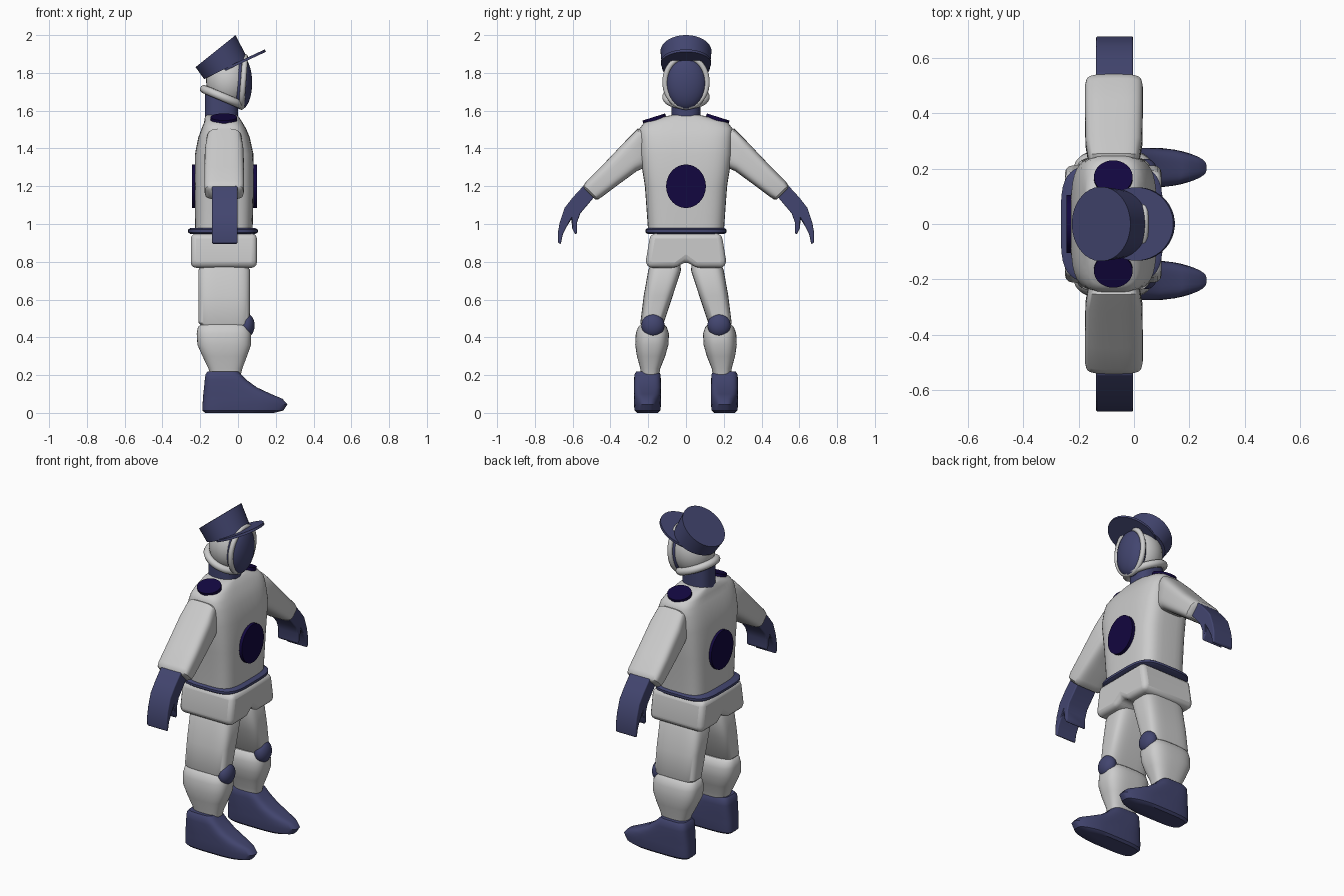
import bpy, bmesh, math
from mathutils import Vector as V

if "Cube" in bpy.data.objects:
    bpy.data.objects.remove(bpy.data.objects["Cube"])


def material(name, rgb):
    m = bpy.data.materials.new(name)
    m.diffuse_color = (*rgb, 1)
    m.use_nodes = True
    m.node_tree.nodes["Principled BSDF"].inputs["Base Color"].default_value = m.diffuse_color
    return m


SLATE = material("slate_blue", (0.055, 0.06, 0.16))
NAVY = material("navy", (0.006, 0.002, 0.05))


def select(ob):
    bpy.ops.object.select_all(action='DESELECT')
    ob.select_set(True)
    bpy.context.view_layer.objects.active = ob


def finish(name, bm, mat=None, angle=40, bevel=0):
    bmesh.ops.recalc_face_normals(bm, faces=bm.faces)
    me = bpy.data.meshes.new(name)
    bm.to_mesh(me)
    bm.free()
    ob = bpy.data.objects.new(name, me)
    bpy.context.collection.objects.link(ob)
    if mat:
        me.materials.append(mat)
    if bevel:
        b = ob.modifiers.new("bevel", 'BEVEL')
        b.width, b.segments, b.limit_method = bevel, 3, 'ANGLE'
    select(ob)
    bpy.ops.object.shade_smooth_by_angle(angle=math.radians(angle))
    return ob


def loft(name, rings, mat=None, p=2, n=40, angle=40):
    """Skin superellipse rings given as (centre, u half-axis, v half-axis)."""
    bm = bmesh.new()
    loops = []
    for c, u, v in rings:
        loop = []
        for i in range(n):
            a = 2 * math.pi * (i + .5) / n
            s, t = math.cos(a), math.sin(a)
            s = math.copysign(abs(s) ** (2 / p), s)
            t = math.copysign(abs(t) ** (2 / p), t)
            loop.append(bm.verts.new(V(c) + V(u) * s + V(v) * t))
        loops.append(loop)
    for a, b in zip(loops, loops[1:]):
        for i in range(n):
            j = (i + 1) % n
            bm.faces.new((a[i], a[j], b[j], b[i]))
    bm.faces.new(loops[0])
    bm.faces.new(loops[-1])
    return finish(name, bm, mat, angle)


def stack(name, rows, mat=None, p=4):
    """Loft upward from rows of (z, x, y, half x, half y)."""
    return loft(name, [((x, y, z), (hx, 0, 0), (0, hy, 0)) for z, x, y, hx, hy in rows], mat, p)


def disc(name, c, u, v, thick, mat):
    c, u, v = V(c), V(u), V(v)
    n = u.cross(v).normalized() * thick / 2
    return loft(name, [(c - n, u, v), (c + n, u, v)], mat)


def slab(name, pts, x0, x1, mat=None, bevel=.01):
    """Extrude a y-z outline along x."""
    bm = bmesh.new()
    f = bm.faces.new([bm.verts.new((x0, y, z)) for y, z in pts])
    out = bmesh.ops.extrude_face_region(bm, geom=[f])['geom']
    bmesh.ops.translate(bm, verts=[e for e in out if isinstance(e, bmesh.types.BMVert)],
                        vec=(x1 - x0, 0, 0))
    return finish(name, bm, mat, 40, bevel)


def ball(name, c, r, mat=None):
    bm = bmesh.new()
    bmesh.ops.create_uvsphere(bm, u_segments=32, v_segments=18, radius=1)
    bmesh.ops.scale(bm, verts=bm.verts, vec=r)
    bmesh.ops.translate(bm, verts=bm.verts, vec=c)
    return finish(name, bm, mat)


def hoop(name, c, u, v, r):
    """Closed elliptical tube."""
    cu = bpy.data.curves.new(name, 'CURVE')
    cu.dimensions, cu.bevel_depth, cu.bevel_resolution = '3D', r, 3
    sp = cu.splines.new('POLY')
    sp.points.add(47)
    for i, pt in enumerate(sp.points):
        a = 2 * math.pi * i / 48
        pt.co = (*(V(c) + V(u) * math.cos(a) + V(v) * math.sin(a)), 1)
    sp.use_cyclic_u = True
    ob = bpy.data.objects.new(name, cu)
    bpy.context.collection.objects.link(ob)
    select(ob)
    bpy.ops.object.convert(target='MESH')
    bpy.ops.object.shade_smooth_by_angle(angle=math.radians(60))


# Torso, pelvis and belt
stack("torso", [(.95, -.075, 0, .152, .2), (1.2, -.073, 0, .157, .218), (1.37, -.073, 0, .155, .245),
                (1.46, -.074, 0, .136, .247), (1.505, -.075, 0, .118, .247),
                (1.537, -.078, 0, .102, .222), (1.567, -.085, 0, .09, .12), (1.577, -.087, 0, .08, .075)])
slab("pelvis", [(-.188, .95), (-.212, .81), (-.208, .768), (-.05, .768), (0, .805),
                (.05, .768), (.208, .768), (.212, .81), (.188, .95)], -.25, .1, None, .028)
stack("belt", [(.947, -.08, 0, .172, .203), (.956, -.08, 0, .185, .215),
               (.97, -.08, 0, .185, .215), (.979, -.08, 0, .172, .203)], SLATE)

# Round plates on chest and back
disc("chest_plate", (.088, 0, 1.2), (0, .105, 0), (0, 0, .115), .024, NAVY)
disc("back_plate", (-.232, 0, 1.2), (0, .105, 0), (0, 0, .115), .024, NAVY)

# Head, face opening and neck
stack("neck", [(1.52, -.088, 0, .088, .078), (1.71, -.088, 0, .088, .078)], SLATE, 2.6)
ball("hood", (-.052, 0, 1.76), (.117, .118, .145))
ball("face", (.015, 0, 1.748), (.06, .108, .142), SLATE)
hoop("face_rim", (.028, 0, 1.752), (.01, 0, .133), (0, .111, 0), .015)
hoop("chin_strap", (-.08, 0, 1.672), (.1, 0, -.042), (0, .104, 0), .022)

# Cap crown and visor
loft("cap_crown", [((-.065, 0, 1.823), (.115, 0, .056), (0, .126, 0)),
                   ((-.119, 0, 1.915), (.106, 0, .085), (0, .135, 0))], SLATE)
disc("cap_visor", (.01, 0, 1.855), (.135, 0, .063), (0, .133, 0), .014, SLATE)

HAND = [(.48, 1.15), (.525, 1.2), (.545, 1.2), (.6, 1.14), (.643, 1.085), (.668, 1.01), (.679, .95),
        (.677, .9), (.663, .893), (.652, .945), (.632, .985), (.607, 1.025), (.602, .975),
        (.585, .943), (.576, .955), (.576, 1.01), (.56, 1.055)]

for side, s in (("left", 1), ("right", -1)):
    # Shoulder plate, sleeve and hand
    disc(side + "_shoulder_plate", (-.075, s * .167, 1.556), (.07, 0, 0), (0, .06, -s * .019), .022, NAVY)
    arm = [(.2, 1.405, .01, .09, .08), (.24, 1.4, .015, .105, .095), (.29, 1.36, .03, .08, .103),
           (.405, 1.255, .045, .048, .105), (.485, 1.186, .042, .041, .105),
           (.503, 1.168, .039, .037, .101), (.512, 1.16, .03, .03, .085)]
    loft(side + "_sleeve", [((-.073, s * y, z), (hx, 0, 0), (0, s * dy, dz))
                            for y, z, dy, dz, hx in arm], None, 4)
    slab(side + "_hand", [(s * y, z) for y, z in HAND], -.137, -.003, SLATE, .006)

    # Thigh, shin and knee pad
    stack(side + "_thigh", [(.455, -.073, s * .182, .115, .05), (.475, -.073, s * .18, .135, .062),
                            (.62, -.073, s * .147, .137, .077), (.755, -.073, s * .113, .137, .087),
                            (.785, -.073, s * .108, .12, .078)])
    stack(side + "_shin", [(.2, -.065, s * .19, .08, .048), (.235, -.067, s * .189, .09, .053),
                           (.3, -.07, s * .185, .118, .075), (.36, -.073, s * .181, .142, .088),
                           (.42, -.075, s * .178, .144, .088), (.455, -.077, s * .178, .135, .076),
                           (.468, -.077, s * .178, .12, .062)], None, 3)
    ball(side + "_knee_pad", (.045, s * .175, .463), (.043, .061, .063), SLATE)

    # Boot, narrowed towards the toe
    rows = [(0, -.175, .19, .055), (.012, -.188, .24, .068), (.045, -.188, .262, .072),
            (.075, -.186, .235, .072), (.1, -.184, .175, .072), (.135, -.18, .1, .072),
            (.175, -.176, .045, .071), (.205, -.172, .015, .069), (.22, -.16, 0, .058)]
    boot = stack(side + "_boot", [(z, (a + b) / 2, s * .204, (b - a) / 2, h) for z, a, b, h in rows], SLATE)
    for v in boot.data.vertices:
        t = max(0, v.co.x - .06) / .2
        v.co.y = s * .204 + (v.co.y - s * .204) * (1 - .45 * t * t)
